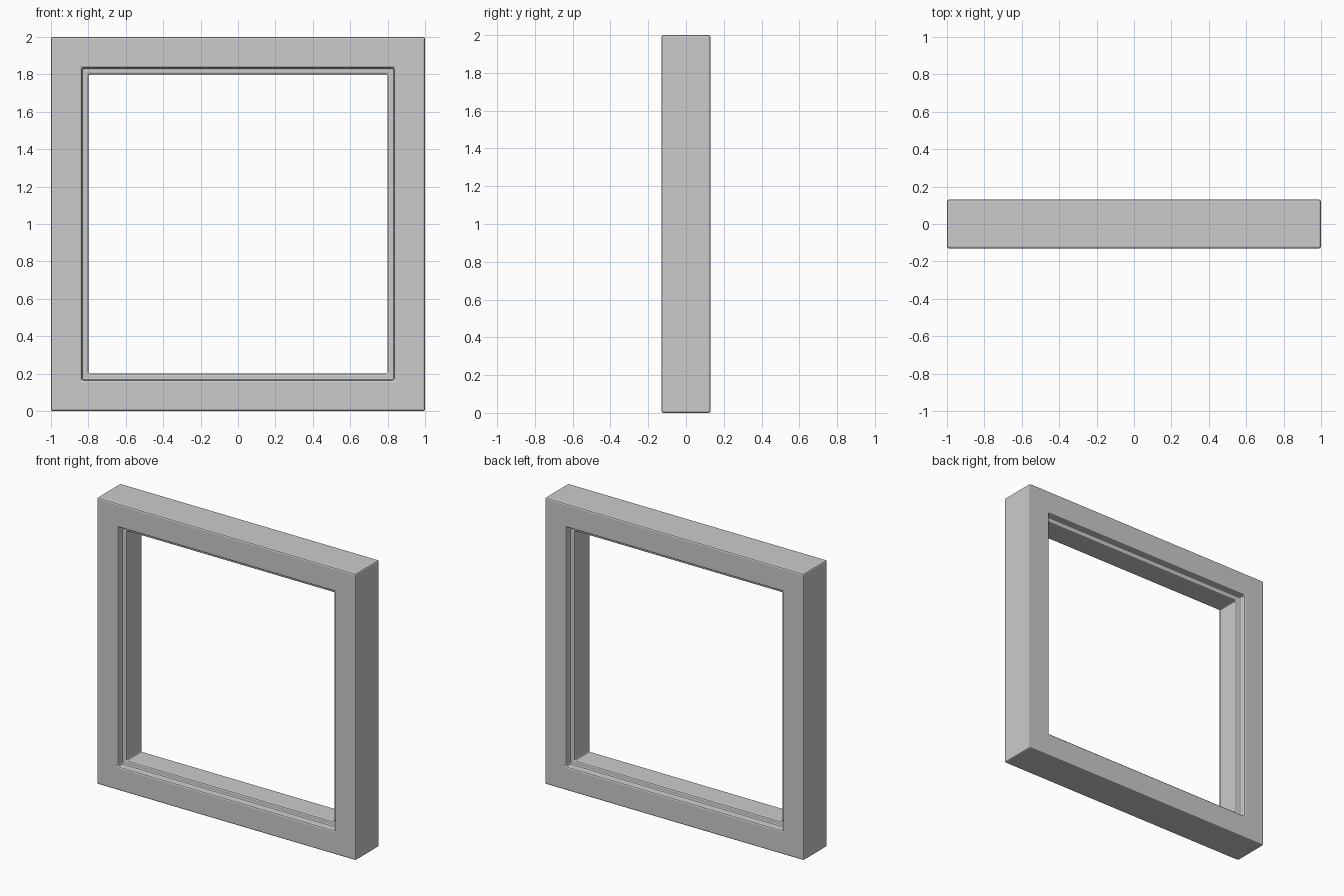
import bpy, bmesh

if "Cube" in bpy.data.objects:
    bpy.data.objects.remove(bpy.data.objects["Cube"])

# Cross-section of the frame: (half size of square ring, y)
D = 0.13      # half depth
STEP = 0.085  # y of the rebate ledge
profile = [(1.0, -D), (1.0, D), (0.835, D), (0.835, STEP),
           (0.80, STEP), (0.80, -STEP), (0.835, -STEP), (0.835, -D)]

# Sweep the section round a square, with rebates on both faces
bm = bmesh.new()
corners = [(-1, -1), (1, -1), (1, 1), (-1, 1)]
rings = [[bm.verts.new((sx * r, y, 1 + sz * r)) for r, y in profile]
         for sx, sz in corners]
n = len(profile)
for i in range(4):
    a, b = rings[i], rings[(i + 1) % 4]
    for j in range(n):
        k = (j + 1) % n
        bm.faces.new((a[j], a[k], b[k], b[j]))
bmesh.ops.recalc_face_normals(bm, faces=bm.faces)
mesh = bpy.data.meshes.new("window_frame")
bm.to_mesh(mesh)
bm.free()
frame = bpy.data.objects.new("window_frame", mesh)
bpy.context.collection.objects.link(frame)

# Softened edges
bevel = frame.modifiers.new("edge_bevel", 'BEVEL')
bevel.width = 0.01
bevel.segments = 2
bevel.limit_method = 'ANGLE'
